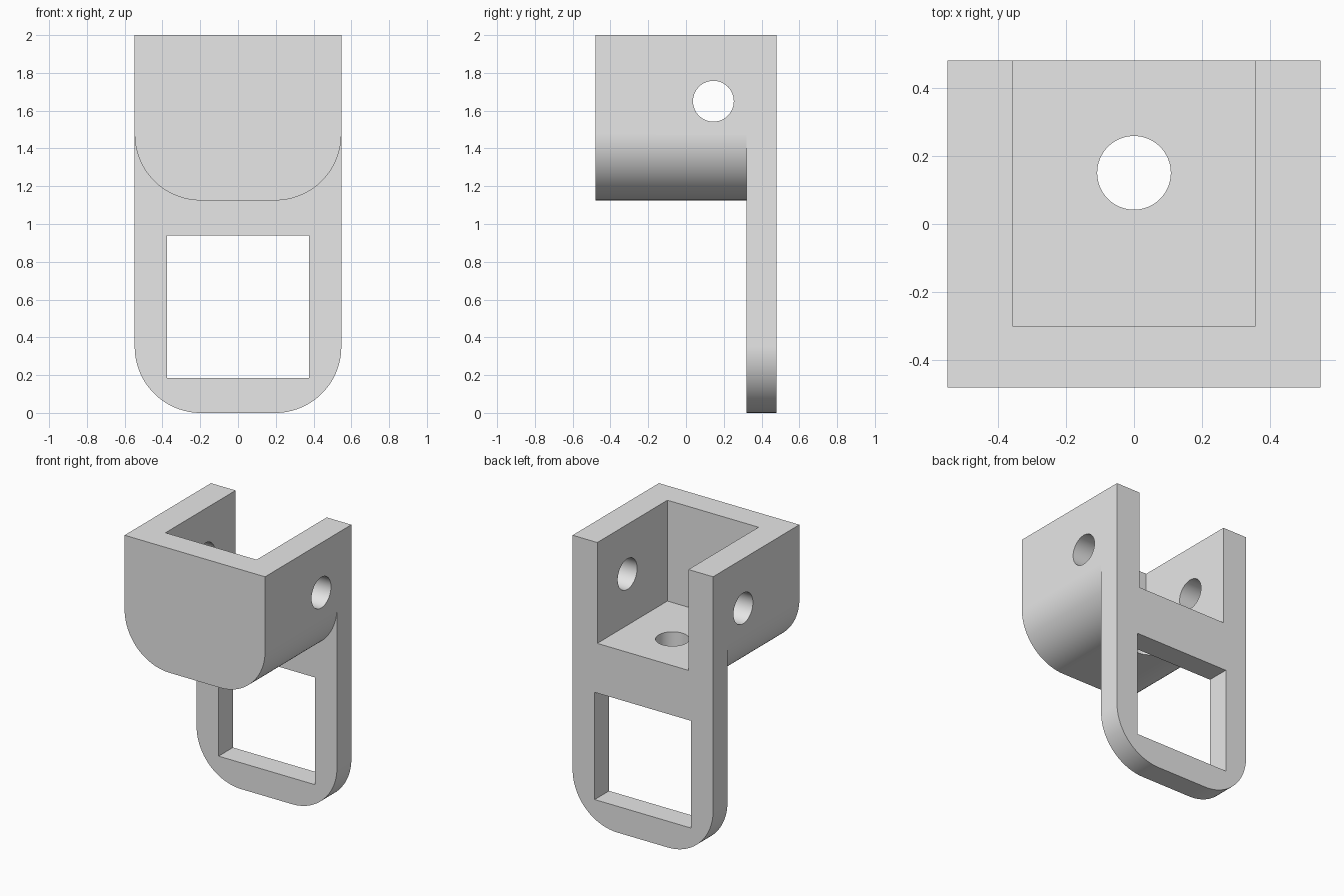
import bpy, bmesh
from math import pi, sin, cos, radians
from mathutils import Matrix, Vector

cube = bpy.data.objects.get("Cube")
if cube:
    bpy.data.objects.remove(cube, do_unlink=True)

HALF_W, BACK, FRONT, TOP = 0.547, 0.48, -0.48, 2.0
RADIUS, STEPS = 0.35, 24

grey = bpy.data.materials.new("plain grey")
grey.use_nodes = True
grey.diffuse_color = (0.8, 0.8, 0.8, 1)
grey.node_tree.nodes["Principled BSDF"].inputs["Base Color"].default_value = (0.8, 0.8, 0.8, 1)


def make_object(name, bm):
    bmesh.ops.recalc_face_normals(bm, faces=bm.faces)
    mesh = bpy.data.meshes.new(name)
    bm.to_mesh(mesh)
    bm.free()
    mesh.materials.append(grey)
    obj = bpy.data.objects.new(name, mesh)
    bpy.context.collection.objects.link(obj)
    return obj


def round_bottom_slab(name, bottom, y0, y1):
    """Upright slab with two rounded lower corners."""
    outline = [(HALF_W, TOP)]
    for side, start in ((1, 0), (-1, -pi / 2)):
        for i in range(STEPS + 1):
            a = start - i * pi / 2 / STEPS
            outline.append((side * (HALF_W - RADIUS) + RADIUS * cos(a),
                            bottom + RADIUS + RADIUS * sin(a)))
    outline.append((-HALF_W, TOP))
    bm = bmesh.new()
    face = bm.faces.new([bm.verts.new((x, y0, z)) for x, z in outline])
    grown = bmesh.ops.extrude_face_region(bm, geom=[face])
    verts = [v for v in grown["geom"] if isinstance(v, bmesh.types.BMVert)]
    bmesh.ops.translate(bm, verts=verts, vec=(0, y1 - y0, 0))
    return make_object(name, bm)


def box(name, low, high):
    low, high = Vector(low), Vector(high)
    bm = bmesh.new()
    bmesh.ops.create_cube(bm, size=1, matrix=Matrix.Translation((low + high) / 2)
                          @ Matrix.Diagonal((*(high - low), 1)))
    return make_object(name, bm)


def drill(name, centre, depth, turn):
    bm = bmesh.new()
    bmesh.ops.create_cone(bm, cap_ends=True, segments=64, radius1=0.108, radius2=0.108,
                          depth=depth, matrix=Matrix.Translation(centre) @ turn)
    return make_object(name, bm)


def combine(target, tool, operation):
    tool.hide_render = True
    mod = target.modifiers.new(tool.name, "BOOLEAN")
    mod.operation, mod.object, mod.solver = operation, tool, "EXACT"
    bpy.context.view_layer.objects.active = target
    bpy.ops.object.modifier_apply(modifier=mod.name)
    bpy.data.objects.remove(tool, do_unlink=True)


# Round-bottomed housing joined to the long back plate
bracket = round_bottom_slab("bracket", 1.125, FRONT, 0.4)
combine(bracket, round_bottom_slab("back_plate", 0, 0.32, BACK), "UNION")

# Pocket open at the top and back, and the window in the plate
combine(bracket, box("pocket", (-0.355, -0.3, 1.29), (0.355, 0.7, 2.2)), "DIFFERENCE")
combine(bracket, box("window", (-0.375, 0.2, 0.185), (0.375, 0.6, 0.94)), "DIFFERENCE")

# Cross hole through both side walls, and the hole through the floor
combine(bracket, drill("cross_hole", (0, 0.145, 1.65), 2, Matrix.Rotation(pi / 2, 4, "Y")), "DIFFERENCE")
combine(bracket, drill("floor_hole", (0, 0.15, 1.2), 0.6, Matrix.Identity(4)), "DIFFERENCE")

# Smooth curves, crisp edges
bpy.ops.object.select_all(action="DESELECT")
bracket.select_set(True)
bpy.context.view_layer.objects.active = bracket
bpy.ops.object.shade_smooth_by_angle(angle=radians(30))
weighted = bracket.modifiers.new("flat_faces", "WEIGHTED_NORMAL")
weighted.keep_sharp = True
